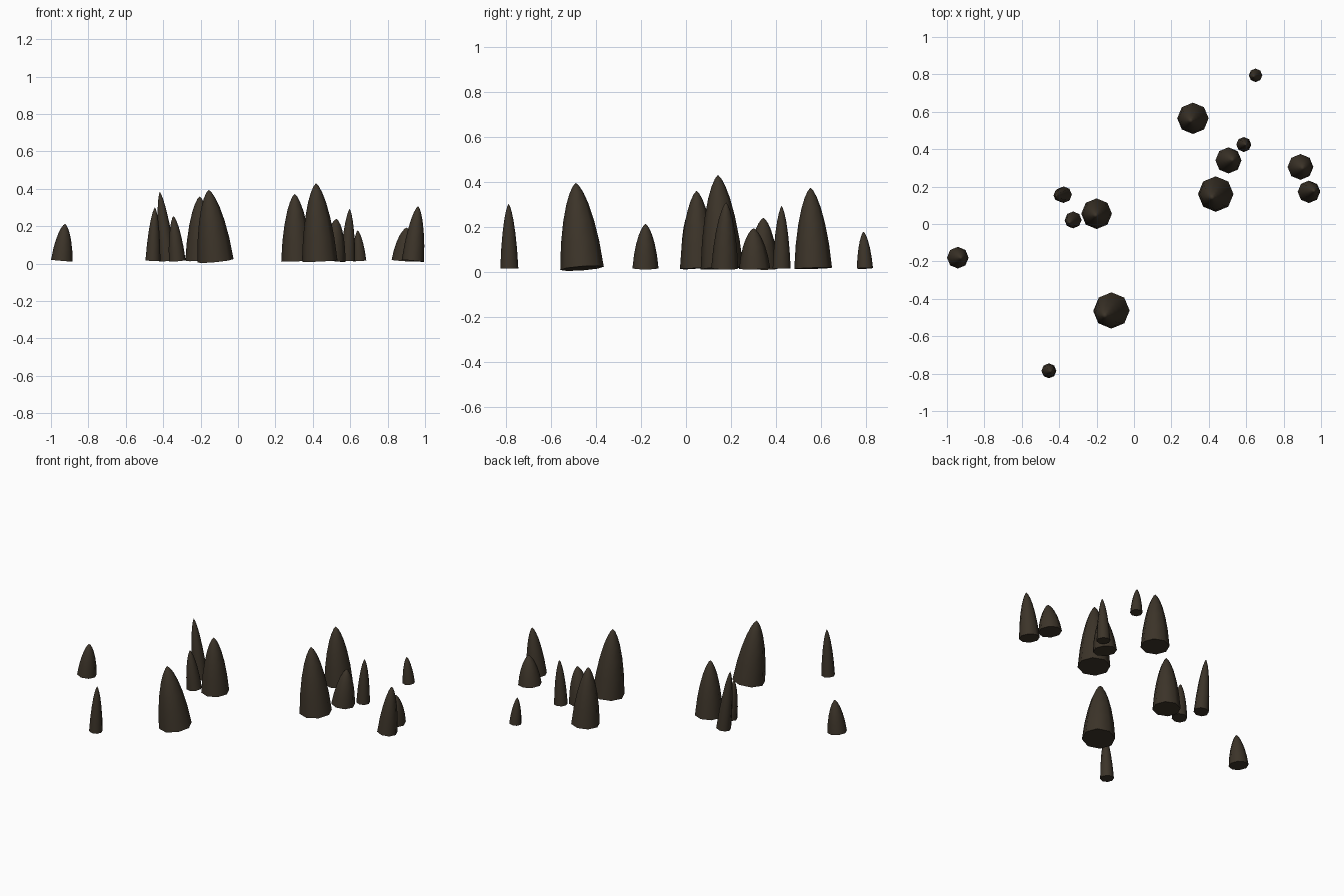
import bpy, bmesh, math
from mathutils import Vector

if "Cube" in bpy.data.objects:
    bpy.data.objects.remove(bpy.data.objects["Cube"])

rock = bpy.data.materials.new("dark brown rock")
rock.diffuse_color = (0.045, 0.034, 0.022, 1)
rock.use_nodes = True
rock.node_tree.nodes["Principled BSDF"].inputs["Base Color"].default_value = rock.diffuse_color

SIDES = 8
BASE_Z = 0.015
# shared spike profile: (fraction of height, fraction of base radius)
PROFILE = [(0, 1), (0.3, 0.88), (0.55, 0.71), (0.75, 0.51), (0.88, 0.32), (0.96, 0.15)]

# base x, base y, base radius, tip x, tip y, tip z
SPIKES = [
    (0.65, 0.795, 0.036, 0.64, 0.789, 0.178),
    (0.315, 0.565, 0.084, 0.303, 0.553, 0.373),
    (0.587, 0.425, 0.040, 0.597, 0.425, 0.292),
    (0.505, 0.34, 0.070, 0.527, 0.344, 0.24),
    (0.437, 0.16, 0.095, 0.417, 0.142, 0.43),
    (0.89, 0.305, 0.069, 0.902, 0.30, 0.193),
    (0.935, 0.172, 0.060, 0.963, 0.178, 0.308),
    (-0.376, 0.157, 0.044, -0.418, 0.15, 0.384),
    (-0.325, 0.022, 0.045, -0.345, 0.008, 0.255),
    (-0.20, 0.055, 0.082, -0.205, 0.047, 0.36),
    (-0.12, -0.462, 0.097, -0.157, -0.49, 0.395),
    (-0.942, -0.18, 0.058, -0.925, -0.18, 0.213),
    (-0.455, -0.785, 0.040, -0.444, -0.788, 0.302),
]


def stalagmite(index, bx, by, radius, tx, ty, tz):
    base = Vector((bx, by, BASE_Z))
    axis = Vector((tx, ty, tz)) - base
    turn = Vector((0, 0, 1)).rotation_difference(axis)   # leaning spike
    bm = bmesh.new()
    rings = []
    for t, k in PROFILE:
        ring = []
        for i in range(SIDES):
            a = 2 * math.pi * i / SIDES
            p = Vector((radius * k * math.cos(a), radius * k * math.sin(a), t * axis.length))
            ring.append(bm.verts.new(base + turn @ p))
        rings.append(ring)
    tip = bm.verts.new(base + axis)
    bm.faces.new(list(reversed(rings[0])))               # closed underside
    for i in range(SIDES):
        j = (i + 1) % SIDES
        for low, high in zip(rings, rings[1:]):
            bm.faces.new((low[i], low[j], high[j], high[i]))
        bm.faces.new((rings[-1][i], rings[-1][j], tip))
    # smooth sides, sharp base rim
    for f in bm.faces:
        f.smooth = len(f.verts) < SIDES
    for e in bm.edges:
        if any(len(f.verts) == SIDES for f in e.link_faces):
            e.smooth = False
    mesh = bpy.data.meshes.new(f"stalagmite_{index}")
    bm.to_mesh(mesh)
    bm.free()
    mesh.materials.append(rock)
    bpy.context.collection.objects.link(bpy.data.objects.new(mesh.name, mesh))


for n, spike in enumerate(SPIKES, 1):
    stalagmite(n, *spike)
